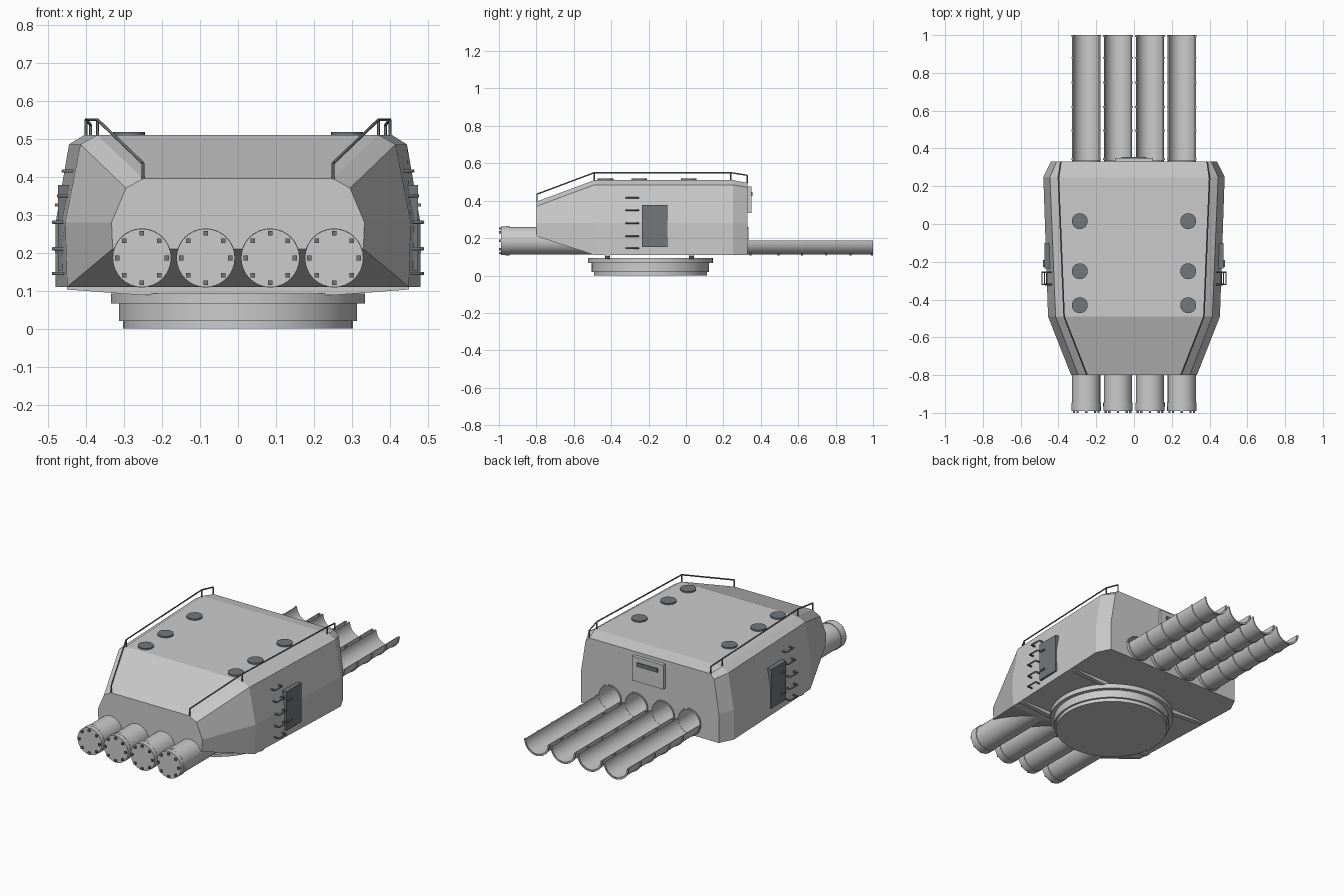
import bpy, bmesh, math
from mathutils import Vector

if "Cube" in bpy.data.objects:
    bpy.data.objects.remove(bpy.data.objects["Cube"])

TUBE_X = (-0.253, -0.085, 0.085, 0.253)
TUBE_Z = 0.186

dark = bpy.data.materials.new("dark_grey")
dark.diffuse_color = (0.17, 0.185, 0.195, 1)
dark.use_nodes = True
dark.node_tree.nodes["Principled BSDF"].inputs["Base Color"].default_value = dark.diffuse_color


def finish(name, bm, mat=None, smooth=False):
    bmesh.ops.recalc_face_normals(bm, faces=bm.faces)
    me = bpy.data.meshes.new(name)
    bm.to_mesh(me)
    bm.free()
    ob = bpy.data.objects.new(name, me)
    bpy.context.collection.objects.link(ob)
    if mat:
        me.materials.append(mat)
    if smooth:
        bpy.ops.object.select_all(action='DESELECT')
        ob.select_set(True)
        bpy.context.view_layer.objects.active = ob
        bpy.ops.object.shade_smooth_by_angle(angle=math.radians(35))
    return ob


def box(name, lo, hi, mat=None):
    bm = bmesh.new()
    bmesh.ops.create_cube(bm, size=1)
    for v in bm.verts:
        v.co = Vector([(a + b) / 2 + c * (b - a) for a, b, c in zip(lo, hi, v.co)])
    return finish(name, bm, mat)


def disc(name, x, y, z0, z1, r, segs, mat=None):
    bm = bmesh.new()
    bmesh.ops.create_cone(bm, cap_ends=True, segments=segs, radius1=r, radius2=r, depth=z1 - z0)
    bmesh.ops.translate(bm, verts=bm.verts, vec=(x, y, (z0 + z1) / 2))
    return finish(name, bm, mat, True)


def shell(name, x, y0, y1, r_out, r_in, half=False, segs=32, mat=None):
    """Pipe along y; half=True keeps only the lower trough."""
    bm = bmesh.new()
    n = segs // 2 if half else segs
    rings = []
    for i in range(n + 1 if half else n):
        a = math.pi + i * 2 * math.pi / segs
        rings.append([bm.verts.new((x + r * math.cos(a), y, TUBE_Z + r * math.sin(a)))
                      for r, y in ((r_out, y0), (r_out, y1), (r_in, y1), (r_in, y0))])
    for i in range(n):
        p, q = rings[i], rings[(i + 1) % len(rings)]
        for k in range(4):
            bm.faces.new((p[k], p[(k + 1) % 4], q[(k + 1) % 4], q[k]))
    if half:
        bm.faces.new(rings[0])
        bm.faces.new(rings[-1])
    return finish(name, bm, mat, True)


def plug(name, x, y0, y1, r, segs=32):
    bm = bmesh.new()
    bmesh.ops.create_cone(bm, cap_ends=True, segments=segs, radius1=r, radius2=r, depth=y1 - y0)
    for v in bm.verts:
        v.co = Vector((x + v.co.x, (y0 + y1) / 2 + v.co.z, TUBE_Z + v.co.y))
    return finish(name, bm, None, True)


def rods(name, paths, r, mat=None):
    cu = bpy.data.curves.new(name, 'CURVE')
    cu.dimensions = '3D'
    cu.bevel_depth = r
    cu.bevel_resolution = 1
    cu.use_fill_caps = True
    for pts in paths:
        sp = cu.splines.new('POLY')
        sp.points.add(len(pts) - 1)
        for p, c in zip(sp.points, pts):
            p.co = (*c, 1)
    if mat:
        cu.materials.append(mat)
    ob = bpy.data.objects.new(name, cu)
    bpy.context.collection.objects.link(ob)
    return ob


# Armoured house lofted through four mirrored sections (half profile x, z)
stations = {
    -0.80: [(0.33, 0.21), (0.333, 0.28), (0.295, 0.37), (0.25, 0.395)],
    -0.49: [(0.45, 0.11), (0.455, 0.28), (0.415, 0.485), (0.37, 0.51)],
    0.25: [(0.48, 0.11), (0.48, 0.28), (0.445, 0.485), (0.405, 0.51)],
    0.33: [(0.44, 0.11), (0.44, 0.28), (0.41, 0.47), (0.385, 0.495)],
}
bm = bmesh.new()
loops = []
for y, prof in stations.items():
    pts = prof + [(-x, z) for x, z in reversed(prof)]
    loops.append([bm.verts.new((x, y, z)) for x, z in pts])
for a, b in zip(loops, loops[1:]):
    for i in range(8):
        j = (i + 1) % 8
        bm.faces.new((a[i], a[j], b[j], b[i]))
bm.faces.new(loops[0])
bm.faces.new(loops[-1])
house = finish("house", bm)

# Tubes, rear troughs, bands, front caps and bolts
for i, x in enumerate(TUBE_X):
    cutter = plug(f"tube_cutter_{i}", x, -0.6, 0.5, 0.0725)
    cutter.hide_render = True
    cutter.hide_viewport = True
    mod = house.modifiers.new("tube_hole", 'BOOLEAN')
    mod.operation = 'DIFFERENCE'
    mod.object = cutter
    mod.solver = 'EXACT'
    shell(f"tube_{i}", x, -0.96, 0.335, 0.0745, 0.068)
    shell(f"trough_{i}", x, 0.33, 0.998, 0.0745, 0.069, half=True)
    for k, y in enumerate((0.345, 0.495, 0.62, 0.75, 0.88, 0.995)):
        shell(f"trough_band_{i}_{k}", x, y - 0.005, y + 0.005, 0.079, 0.073, half=True)
    shell(f"cap_flange_{i}", x, -0.965, -0.945, 0.078, 0.073)
    plug(f"front_cap_{i}", x, -0.99, -0.962, 0.077)
    for k in range(8):
        a = k * math.pi / 4
        bx, bz = x + 0.065 * math.cos(a), TUBE_Z + 0.065 * math.sin(a)
        box(f"cap_bolt_{i}_{k}", (bx - 0.006, -1, bz - 0.006), (bx + 0.006, -0.985, bz + 0.006), dark)

# Turning ring under the house
disc("ring_base", 0, -0.19, 0.0, 0.022, 0.303, 48)
disc("ring_body", 0, -0.19, 0.02, 0.068, 0.314, 48)
disc("ring_flange", 0, -0.19, 0.066, 0.093, 0.335, 48)

# Cross beams between ring and house floor
for k, y in enumerate((-0.42, 0.03)):
    bm = bmesh.new()
    outline = [(-0.45, 0.112), (-0.45, 0.103), (-0.25, 0.088), (0.25, 0.088), (0.45, 0.103), (0.45, 0.112)]
    face = bm.faces.new([bm.verts.new((x, y - 0.014, z)) for x, z in outline])
    ext = bmesh.ops.extrude_face_region(bm, geom=[face])
    bmesh.ops.translate(bm, vec=(0, 0.028, 0),
                        verts=[g for g in ext["geom"] if isinstance(g, bmesh.types.BMVert)])
    finish(f"floor_beam_{k}", bm)

for side, s in (("left", -1), ("right", 1)):
    # Roof hatches
    for k, y in enumerate((0.015, -0.25, -0.43)):
        disc(f"roof_hatch_{side}_{k}", s * 0.287, y, 0.505, 0.518, 0.042, 24, dark)
    # Roof railing with posts
    feet = [(0.25, -0.797, 0.393), (0.37, -0.49, 0.508), (0.4, 0.24, 0.508), (0.388, 0.327, 0.494)]
    tops = [(s * x, y, z + 0.042) for x, y, z in feet]
    posts = [[(s * f[0], f[1], f[2]), t] for f, t in zip(feet, tops)]
    rods(f"railing_{side}", [tops] + posts, 0.004, dark)
    # Ladder rungs
    rungs = []
    for z in (0.145, 0.21, 0.28, 0.35, 0.415):
        wall = 0.461 - max(0, z - 0.28) * 0.19
        inner, outer = s * (wall - 0.01), s * (wall + 0.026)
        rungs.append([(inner, -0.32, z), (outer, -0.32, z), (outer, -0.255, z), (inner, -0.255, z)])
    rods(f"ladder_rungs_{side}", rungs, 0.005, dark)
    # Side door with hinges
    x0, x1 = sorted((s * 0.43, s * 0.474))
    box(f"side_door_{side}", (x0, -0.236, 0.153), (x1, -0.1, 0.378), dark)
    for k, z in enumerate((0.205, 0.325)):
        x0, x1 = sorted((s * 0.46, s * 0.482))
        box(f"door_hinge_{side}_{k}", (x0, -0.228, z - 0.004), (x1, -0.19, z + 0.004), dark)

# Rear sighting panel with slot
box("rear_panel", (-0.1, 0.31, 0.335), (0.1, 0.35, 0.475))
box("rear_slot", (-0.065, 0.34, 0.425), (0.065, 0.356, 0.447), dark)
